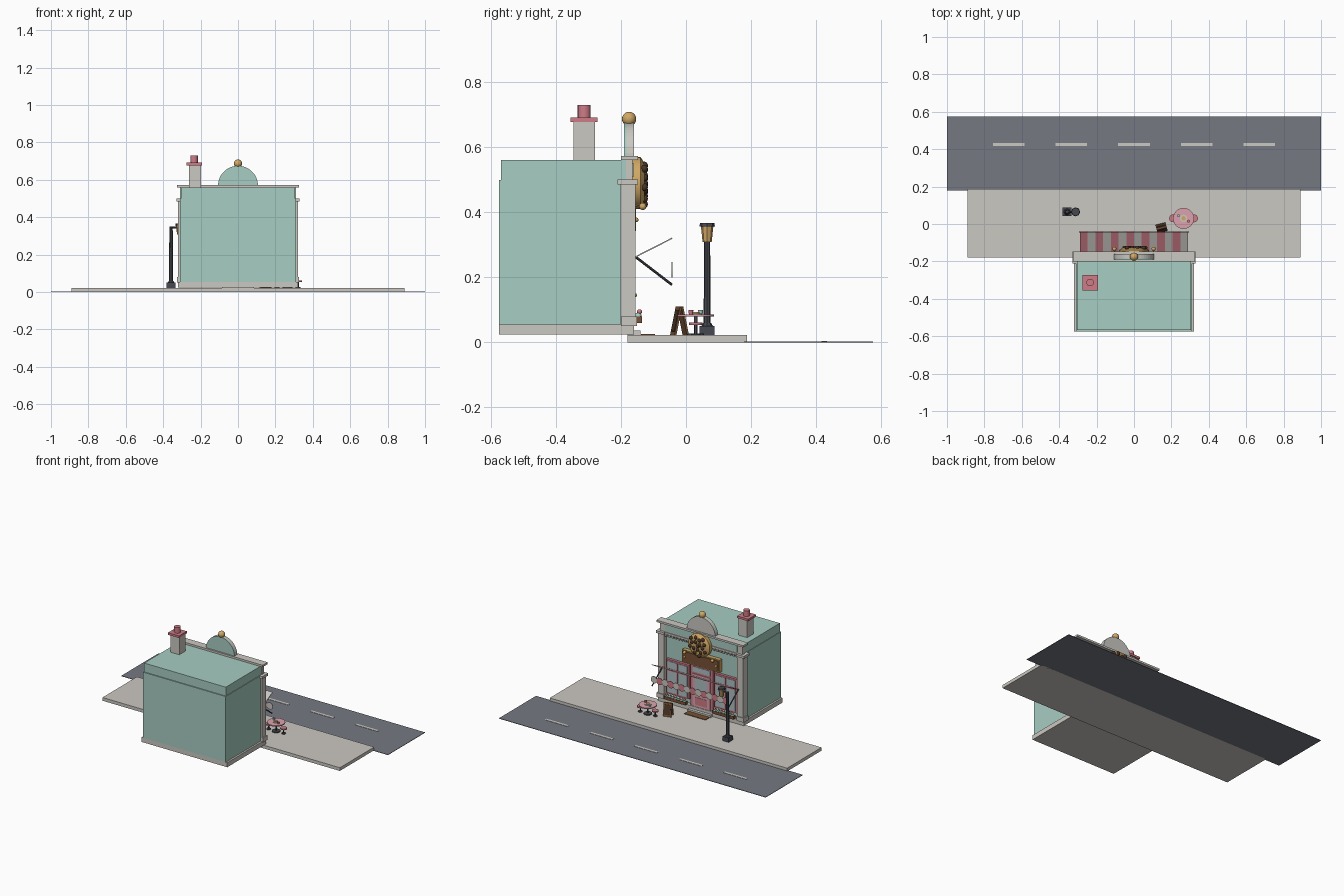
import bpy, bmesh, math
from mathutils import Matrix, Vector

cube = bpy.data.objects.get("Cube")
if cube:
    bpy.data.objects.remove(cube, do_unlink=True)


def material(name, r, g, b):
    m = bpy.data.materials.new(name)
    m.use_nodes = True
    m.diffuse_color = (r, g, b, 1)
    m.node_tree.nodes["Principled BSDF"].inputs["Base Color"].default_value = (r, g, b, 1)
    return m


TEAL = material("mint wall", .39, .61, .54)
CREAM = material("warm stone", .60, .58, .54)
ROAD = material("asphalt", .18, .19, .225)
ROSE = material("rose", .62, .2, .24)
PINK = material("light pink", .72, .36, .43)
GOLD = material("golden", .63, .39, .13)
CHOC = material("dark chocolate", .07, .035, .02)
WOOD = material("wood", .19, .085, .035)
IRON = material("dark iron", .06, .065, .08)
GLASS = material("pale glass", .42, .52, .54)


def finish(name, bm, mat, smooth=False):
    bmesh.ops.recalc_face_normals(bm, faces=bm.faces)
    mesh = bpy.data.meshes.new(name)
    bm.to_mesh(mesh)
    bm.free()
    mesh.materials.append(mat)
    ob = bpy.data.objects.new(name, mesh)
    bpy.context.collection.objects.link(ob)
    if smooth:
        bpy.ops.object.select_all(action='DESELECT')
        ob.select_set(True)
        bpy.context.view_layer.objects.active = ob
        bpy.ops.object.shade_smooth_by_angle()
    return ob


def block(name, center, size, mat, rot=None):
    """Box by centre and size."""
    bm = bmesh.new()
    m = Matrix.Translation(center) @ (rot or Matrix()) @ Matrix.Diagonal((*size, 1))
    bmesh.ops.create_cube(bm, size=1, matrix=m)
    return finish(name, bm, mat)


def box(name, x, y, z, mat):
    """Box by its ranges; x may be a half width."""
    x = x if isinstance(x, tuple) else (-x, x)
    spans = (x, y, z)
    return block(name, [(a + b) / 2 for a, b in spans], [b - a for a, b in spans], mat)


def rod(name, a, b, r, mat, r2=None, sides=16):
    """Cylinder or cone from a to b."""
    a, b = Vector(a), Vector(b)
    d = b - a
    bm = bmesh.new()
    m = Matrix.Translation((a + b) / 2) @ d.to_track_quat('Z', 'Y').to_matrix().to_4x4()
    bmesh.ops.create_cone(bm, cap_ends=True, segments=sides, radius1=r,
                          radius2=r if r2 is None else r2, depth=d.length, matrix=m)
    return finish(name, bm, mat, sides > 8)


def ball(name, c, r, mat, scale=(1, 1, 1)):
    bm = bmesh.new()
    m = Matrix.Translation(c) @ Matrix.Diagonal((*scale, 1))
    bmesh.ops.create_uvsphere(bm, u_segments=16, v_segments=10, radius=r, matrix=m)
    return finish(name, bm, mat, True)


def half_disc(name, r, z, y0, y1, mat):
    bm = bmesh.new()
    arc = [bm.verts.new((r * math.cos(t * math.pi / 24), y0, z + r * math.sin(t * math.pi / 24)))
           for t in range(25)]
    f = bm.faces.new(arc)
    side = bmesh.ops.extrude_face_region(bm, geom=[f])["geom"]
    bmesh.ops.translate(bm, vec=(0, y1 - y0, 0),
                        verts=[v for v in side if isinstance(v, bmesh.types.BMVert)])
    return finish(name, bm, mat)


# Street
box("road", 1, (.178, .575), (0, .003), ROAD)
for i in range(-2, 3):
    box("lane_dash", (i * .335 - .085, i * .335 + .085), (.416, .434), (.003, .005), CREAM)
box("sidewalk", .89, (-.18, .188), (0, .022), CREAM)

# Building shell
box("plinth", .322, (-.575, -.16), (.024, .055), CREAM)
box("building_body", .31, (-.575, -.185), (.055, .5), TEAL)
box("parapet", .306, (-.568, -.18), (.5, .56), TEAL)
box("frieze", .31, (-.185, -.165), (.5, .56), CREAM)
box("frieze_panel", .27, (-.165, -.162), (.508, .552), TEAL)
box("cornice", .325, (-.2, -.147), (.56, .573), CREAM)
box("lower_cornice", .315, (-.19, -.16), (.487, .5), CREAM)
for i in range(-11, 12):
    block("dentil", (i * .024, -.168, .479), (.012, .014, .012), CREAM)
for s in (-1, 1):
    block("pilaster", (s * .297, -.178, .271), (.046, .046, .432), CREAM)
    block("pilaster_base", (s * .3, -.175, .065), (.054, .05, .03), CREAM)
    block("capital", (s * .3, -.179, .493), (.06, .062, .016), CREAM)

# Rounded crest with finial
half_disc("crest_back", .107, .568, -.19, -.183, TEAL)
half_disc("crest_front", .107, .568, -.183, -.16, CREAM)
ball("finial", (0, -.175, .687), .022, GOLD)

# Chimney
block("chimney", (-.23, -.313, .62), (.065, .066, .125), CREAM)
block("chimney_cap", (-.235, -.313, .685), (.083, .083, .014), ROSE)
rod("chimney_pot", (-.235, -.313, .69), (-.235, -.313, .73), .02, ROSE)

# Cookie sign
rod("cookie", (0, -.165, .49), (0, -.14, .49), .08, GOLD, sides=32)
rod("cookie_dome", (0, -.14, .49), (0, -.127, .49), .08, GOLD, .06, 32)
for i in range(17):
    r, t = .017 * math.sqrt(i), i * 2.4
    ball("chocolate_chip", (r * math.cos(t), -.128, .49 + r * math.sin(t)), .012, CHOC, (1, .9, 1))

# Name board
box("sign_frame", .14, (-.185, -.158), (.335, .42), GOLD)
box("sign_board", .133, (-.16, -.153), (.342, .413), WOOD)
for s in (-1, 1):
    rod("sign_lamp_arm", (s * .105, -.16, .42), (s * .105, -.13, .425), .003, GOLD, sides=8)
    ball("sign_lamp", (s * .105, -.133, .418), .011, GOLD)
    ball("sign_stud", (s * .118, -.153, .377), .007, GOLD)

# Door and step
box("door_frame", .083, (-.19, -.168), (.05, .335), ROSE)
box("door", .066, (-.17, -.163), (.05, .275), PINK)
box("door_glass", .045, (-.165, -.161), (.14, .26), GLASS)
box("transom", .066, (-.17, -.165), (.288, .323), GLASS)
box("door_panel", .045, (-.165, -.161), (.07, .12), ROSE)
ball("door_knob", (.053, -.158, .145), .007, GOLD)
box("step", .085, (-.18, -.14), (.02, .036), CREAM)
box("door_mat", .08, (-.138, -.095), (.021, .026), WOOD)

# Shop windows with flower boxes
for s in (-1, 1):
    x = s * .18
    block("window_frame", (x, -.178, .205), (.17, .022, .23), ROSE)
    block("window_glass", (x, -.167, .205), (.148, .006, .208), GLASS)
    block("window_mullion", (x, -.164, .205), (.008, .006, .208), ROSE)
    block("window_rail", (x, -.164, .25), (.148, .006, .008), ROSE)
    block("flower_box", (x, -.147, .069), (.16, .024, .02), WOOD)
    for i in range(7):
        fx = x + (i - 3) * .022
        ball("leaves", (fx, -.147, .081), .011, TEAL)
        ball("flower", (fx, -.143, .094), .008, (ROSE, PINK, CREAM)[i % 3])

# Awning: striped canopy, scallops and stays
n, w = 14, .58 / 14
tilt = Matrix.Rotation(math.atan2(.057, .112), 4, 'X')
for i in range(n):
    x = -.29 + w * (i + .5)
    color = CREAM if i % 2 else ROSE
    block("awning_stripe", (x, -.099, .2915), (w, .126, .004), color, tilt)
    rod("awning_scallop", (x, -.045, .223), (x, -.041, .223), .0235, color)
for s in (-1, 1):
    rod("awning_stay", (s * .285, -.155, .263), (s * .285, -.043, .177), .004, IRON, sides=8)

# Street lamp
lx, ly = -.358, .065
block("lamp_base", (lx, ly, .036), (.046, .046, .03), IRON)
rod("lamp_foot", (lx, ly, .05), (lx, ly, .06), .018, IRON, .012, 8)
rod("lamp_post", (lx, ly, .05), (lx, ly, .35), .011, IRON, .009, 8)
rod("lamp_arm", (lx, ly, .345), (-.31, ly, .345), .005, IRON, sides=8)
rod("lamp_glass", (-.312, ly, .308), (-.312, ly, .356), .014, GOLD, .019, 8)
rod("lamp_cap", (-.312, ly, .356), (-.312, ly, .367), .024, IRON, .022, 8)

# Cafe table, stools and treats
tx, ty = .265, .03
rod("table_foot", (tx, ty, .021), (tx, ty, .028), .026, IRON)
rod("table_leg", (tx, ty, .025), (tx, ty, .08), .005, IRON)
rod("table_top", (tx, ty, .079), (tx, ty, .086), .056, PINK, sides=32)
rod("plate", (tx, ty, .086), (tx, ty, .089), .02, CREAM)
rod("biscuit", (tx, ty, .089), (tx, ty, .093), .012, GOLD)
for s in (-1, 1):
    rod("cup", (tx + s * .027, ty - s * .015, .086), (tx + s * .027, ty - s * .015, .099),
        .006, (TEAL, ROSE)[s > 0], .008)
    sx = tx + s * .056
    rod("stool_foot", (sx, ty, .021), (sx, ty, .026), .014, IRON)
    rod("stool_leg", (sx, ty, .025), (sx, ty, .055), .004, IRON)
    rod("stool_seat", (sx, ty, .053), (sx, ty, .061), .021, ROSE)

# Folding menu board
place = Matrix.Translation((.147, -.02, .066)) @ Matrix.Rotation(.25, 4, 'Z')
for s in (-1, 1):
    lean = Matrix.Rotation(s * .2, 4, 'X')
    for nm, out, size, mat in (("menu_frame", 0, (.055, .006, .088), WOOD),
                               ("menu_slate", .003, (.043, .003, .066), CHOC)):
        m = place @ Matrix.Translation((0, s * .011, 0)) @ lean @ Matrix.Translation((0, s * out, 0))
        block(nm, m.to_translation(), size, mat, m.to_3x3().to_4x4())
